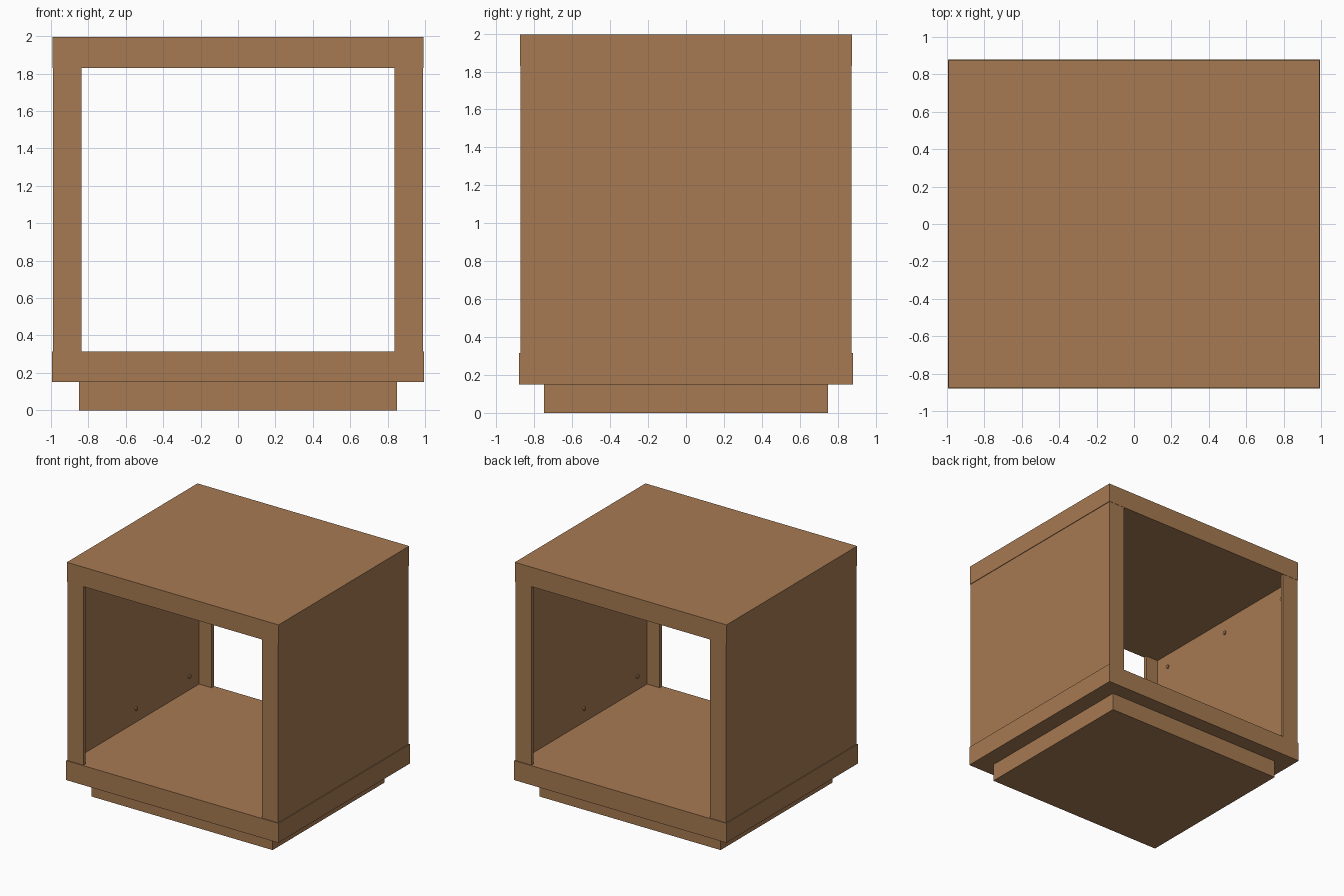
import bpy, bmesh, math
from mathutils import Matrix

if "Cube" in bpy.data.objects:
    bpy.data.objects.remove(bpy.data.objects["Cube"])

wood = bpy.data.materials.new("warm_wood_brown")
wood.diffuse_color = (0.38, 0.195, 0.085, 1)
wood.use_nodes = True
wood.node_tree.nodes["Principled BSDF"].inputs["Base Color"].default_value = wood.diffuse_color


def finish(name, bm):
    bmesh.ops.recalc_face_normals(bm, faces=bm.faces)
    me = bpy.data.meshes.new(name)
    bm.to_mesh(me)
    bm.free()
    me.materials.append(wood)
    ob = bpy.data.objects.new(name, me)
    bpy.context.collection.objects.link(ob)
    return ob


def box(name, hx, hy, z0, z1):
    bm = bmesh.new()
    bmesh.ops.create_cube(bm, size=1, matrix=Matrix.Translation((0, 0, (z0 + z1) / 2))
                          @ Matrix.Diagonal((2 * hx, 2 * hy, z1 - z0, 1)))
    return finish(name, bm)


# Horizontal slabs and recessed plinth
box("plinth", 0.85, 0.75, 0.0, 0.15)
box("base_slab", 0.995, 0.88, 0.15, 0.315)
box("top_slab", 0.993, 0.875, 1.83, 1.995)

# Side panels: C-shaped section, hollow toward the inside
OUT, SHEET, LIP, FLANGE, HY = 0.988, 0.957, 0.838, 0.028, 0.873
section = [(OUT, -HY), (OUT, HY), (LIP, HY), (LIP, HY - FLANGE),
           (SHEET, HY - FLANGE), (SHEET, -HY + FLANGE), (LIP, -HY + FLANGE), (LIP, -HY)]
for side, s in (("left", -1), ("right", 1)):
    bm = bmesh.new()
    face = bm.faces.new([bm.verts.new((s * x, y, 0.315)) for x, y in section])
    ext = bmesh.ops.extrude_face_region(bm, geom=[face], use_keep_orig=True)
    verts = [g for g in ext["geom"] if isinstance(g, bmesh.types.BMVert)]
    bmesh.ops.translate(bm, vec=(0, 0, 1.515), verts=verts)
    finish(side + "_side_panel", bm)

    # Small screw heads in two rows on the inner sheet
    bm = bmesh.new()
    for z in (0.43, 1.715):
        for y in (-0.715, 0, 0.715):
            bmesh.ops.create_cone(bm, cap_ends=True, segments=12, radius1=0.016, radius2=0.016,
                                  depth=0.02, matrix=Matrix.Translation((s * SHEET, y, z))
                                  @ Matrix.Rotation(math.pi / 2, 4, 'Y'))
    finish(side + "_screw_heads", bm)
